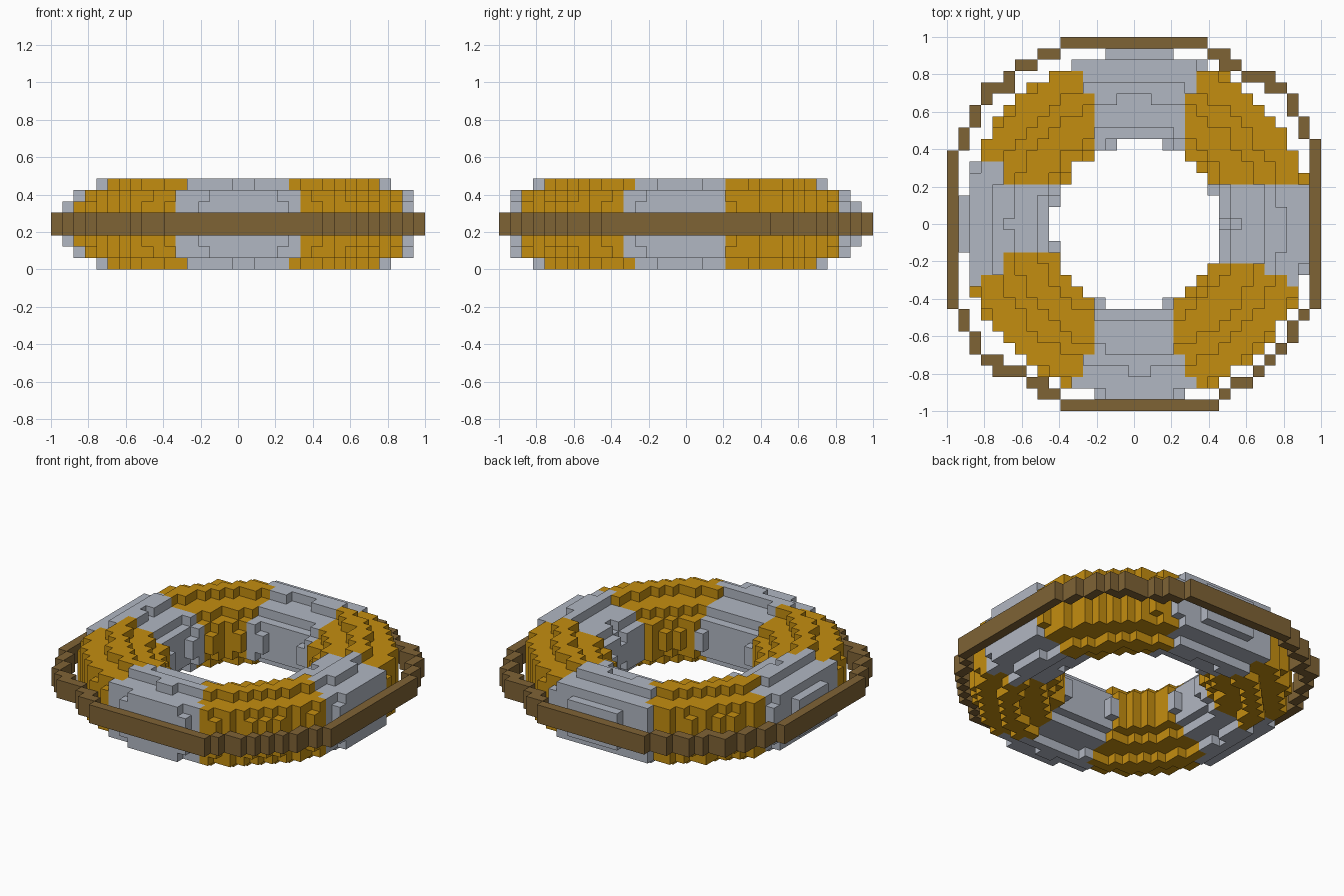
import bpy
import bmesh

cube = bpy.data.objects.get("Cube")
if cube:
    bpy.data.objects.remove(cube, do_unlink=True)

N = 33                 # blocks across
U = 2.0 / N            # block size
CX, CY = 0.25, -0.15   # ring centre, in blocks


def make_material(name, srgb):
    rgb = [((c / 255 + 0.055) / 1.055) ** 2.4 for c in srgb]
    mat = bpy.data.materials.new(name)
    mat.use_nodes = True
    mat.diffuse_color = (*rgb, 1)
    mat.node_tree.nodes["Principled BSDF"].inputs["Base Color"].default_value = (*rgb, 1)
    return mat


ORANGE = make_material("amber", (196, 141, 16))
GREY = make_material("pale_grey", (177, 183, 194))
BROWN = make_material("rope_brown", (127, 99, 53))

# Inner and outer radius of each layer, from the middle outwards
LAYERS = [(7.37, 15.42), (7.77, 15.42), (8.78, 15.15), (11.26, 12.9)]


def ring_blocks():
    cells = set()
    for k in range(8):
        inner, outer = LAYERS[k - 4 if k >= 4 else 3 - k]
        for x in range(-15, 16):
            for y in range(-15, 16):
                if inner <= ((x - CX) ** 2 + (y - CY) ** 2) ** 0.5 <= outer:
                    cells.add((x, y, k))
    return cells


def is_band(cell):
    """Grey bands on the four axes, widening outwards in steps."""
    x, y, _ = cell
    v = max(abs(x), abs(y))
    lim = 3 + (v >= 12) + (v >= 14)
    if abs(y) > abs(x):
        return -lim <= x <= lim + (y > 0)
    if x > 0:
        return -lim <= y <= 3
    return -lim + (v < 12) <= y <= lim + (v >= 12)


# Rope quarter outlines: row -> first and last block
ROPE_EVEN = {16: (0, 6), 15: (7, 8), 14: (9, 10), 13: (11, 11), 12: (11, 13), 11: (13, 13),
             10: (14, 14), 9: (14, 14), 8: (15, 15), 7: (15, 15)}
ROPE_SKEW = {16: (0, 6), 15: (7, 8), 14: (8, 9), 13: (10, 12), 12: (12, 13), 11: (14, 14),
             10: (14, 14), 9: (15, 15), 8: (15, 15), 7: (16, 16)}
ROPE_WIDE = {16: (0, 7), 15: (8, 8), 14: (9, 10), 13: (11, 11), 12: (12, 12), 11: (13, 13),
             10: (14, 14), 9: (14, 14), 8: (15, 15), 7: (16, 16)}


def rope_blocks():
    cells = set()
    quarters = [(-1, 1, ROPE_EVEN), (1, 1, ROPE_SKEW), (-1, -1, ROPE_SKEW), (1, -1, ROPE_WIDE)]
    for sx, sy, rows in quarters:
        for row in range(17):
            first, last = rows.get(row, (16, 16))
            for x in range(first, last + 1):
                for k in (3, 4):
                    cells.add((sx * x, sy * row, k))
    return cells


def build(name, cells, solid, mat):
    """Make one mesh from the faces of the blocks that are open to the air."""
    bm = bmesh.new()
    verts = {}

    def corner(p):
        if p not in verts:
            verts[p] = bm.verts.new(((p[0] - 0.5) * U, (p[1] - 0.5) * U, p[2] * U))
        return verts[p]

    for cell in sorted(cells):
        for axis in range(3):
            for side in (0, 1):
                near = list(cell)
                near[axis] += 1 if side else -1
                if tuple(near) in solid:
                    continue
                loop = []
                for a, b in ((0, 0), (1, 0), (1, 1), (0, 1)):
                    p = list(cell)
                    p[axis] += side
                    p[(axis + 1) % 3] += a
                    p[(axis + 2) % 3] += b
                    loop.append(corner(tuple(p)))
                bm.faces.new(loop if side else loop[::-1])
    mesh = bpy.data.meshes.new(name)
    bm.to_mesh(mesh)
    bm.free()
    mesh.materials.append(mat)
    obj = bpy.data.objects.new(name, mesh)
    bpy.context.collection.objects.link(obj)


ring = ring_blocks()
rope = rope_blocks()
ring -= rope
bands = {c for c in ring if is_band(c)}
solid = ring | rope

build("ring_quarters", ring - bands, solid, ORANGE)
build("ring_bands", bands, solid, GREY)
build("rope", rope, solid, BROWN)
